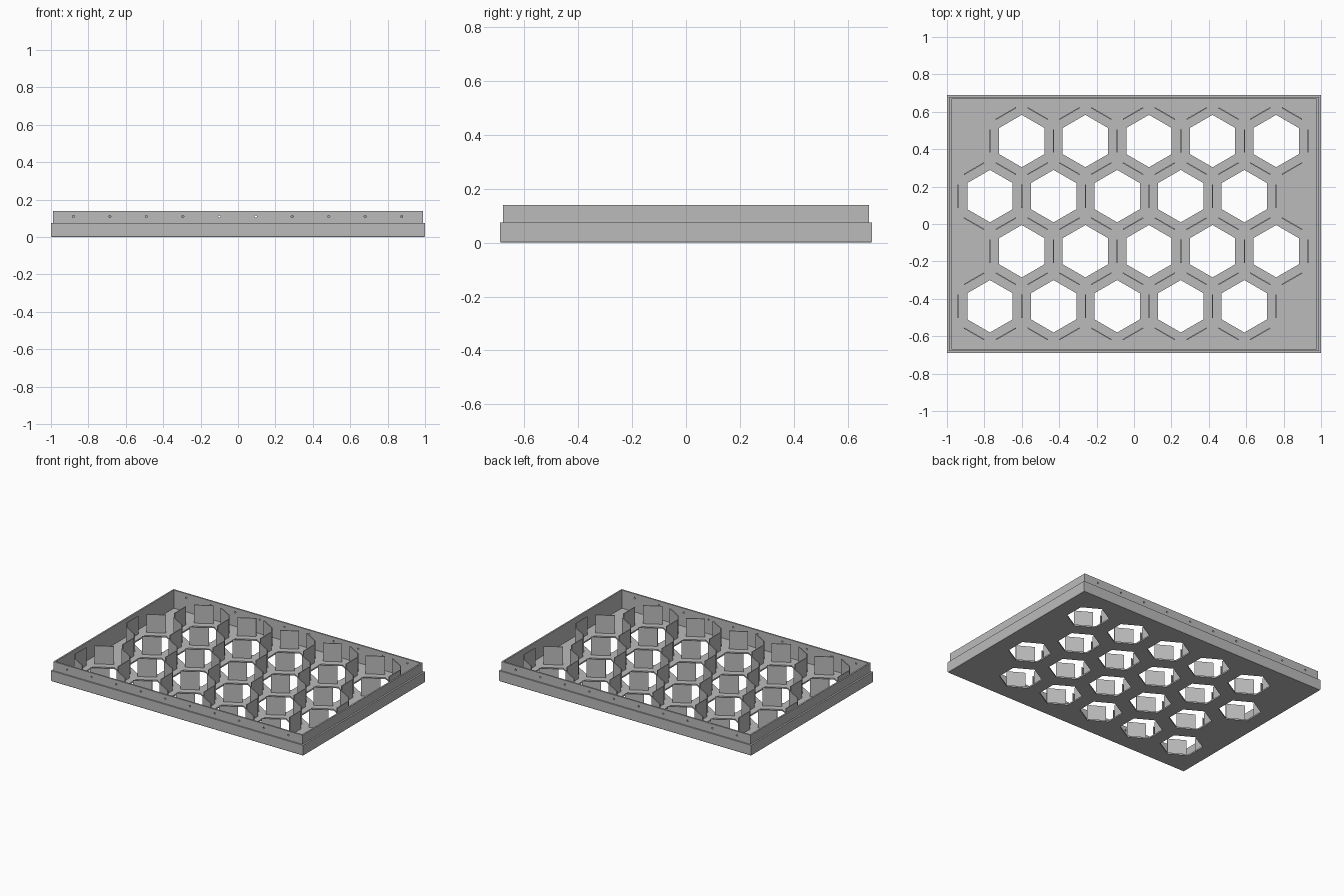
import bpy, bmesh, math
from mathutils import Matrix, Vector

if "Cube" in bpy.data.objects:
    bpy.data.objects.remove(bpy.data.objects["Cube"])

PITCH, ROW = 0.34, 0.2945          # honeycomb spacing
HOLE_R = 0.14                      # hole corner radius
FLOOR, TOP = 0.01, 0.14
FIN_LEN, FIN_T = 0.125, 0.006

grey = bpy.data.materials.new("light grey")
grey.diffuse_color = (0.5, 0.5, 0.5, 1)
grey.use_nodes = True
grey.node_tree.nodes["Principled BSDF"].inputs["Base Color"].default_value = grey.diffuse_color


def make(name, bm):
    bmesh.ops.recalc_face_normals(bm, faces=bm.faces)
    me = bpy.data.meshes.new(name)
    bm.to_mesh(me)
    bm.free()
    me.materials.append(grey)
    ob = bpy.data.objects.new(name, me)
    bpy.context.collection.objects.link(ob)
    return ob


def cut(ob, cutter):
    mod = ob.modifiers.new("cut", "BOOLEAN")
    mod.operation, mod.solver, mod.object = "DIFFERENCE", "EXACT", cutter
    cutter.hide_render = True
    cutter.hide_viewport = True


# Tray shell: rectangular rings (half x, half y, z) from underside to inner floor
rings = [(0.997, 0.687, 0), (1, 0.69, 0.006), (1, 0.69, 0.075),
         (0.988, 0.68, 0.075), (0.988, 0.68, TOP),
         (0.977, 0.669, TOP), (0.977, 0.669, FLOOR)]
bm = bmesh.new()
loops = [[bm.verts.new((sx * x, sy * y, z))
          for sx, sy in ((-1, -1), (1, -1), (1, 1), (-1, 1))] for x, y, z in rings]
for a, b in zip(loops, loops[1:]):
    for i in range(4):
        j = (i + 1) % 4
        bm.faces.new((a[i], a[j], b[j], b[i]))
bm.faces.new(loops[0])
bm.faces.new(loops[-1])
tray = make("tray", bm)

# Honeycomb centres: four staggered rows of five
centres = [Vector(((-0.77 if r % 2 == 0 else -0.60) + c * PITCH, -0.44 + r * ROW, 0))
           for r in range(4) for c in range(5)]

# Hexagonal floor holes
bm = bmesh.new()
for p in centres:
    bmesh.ops.create_cone(bm, cap_ends=True, segments=6, radius1=HOLE_R, radius2=HOLE_R,
                          depth=0.1, matrix=Matrix.Translation(p))
    # corners point along y
hexes = make("hex_hole_cutter", bm)
cut(tray, hexes)

# Small screw holes through the front and back lip
bm = bmesh.new()
for i in range(10):
    m = Matrix.Translation((-0.88 + i * 0.195, 0, 0.11)) @ Matrix.Rotation(math.pi / 2, 4, "X")
    bmesh.ops.create_cone(bm, cap_ends=True, segments=12, radius1=0.006, radius2=0.006,
                          depth=1.6, matrix=m)
cut(tray, make("screw_hole_cutter", bm))

# Upright divider fins around every hole, shared between neighbours
bm = bmesh.new()
done = set()
for p in centres:
    for k in range(6):
        a = k * math.pi / 3
        q = p + Vector((math.cos(a), math.sin(a), 0)) * PITCH / 2
        key = (round(q.x / 0.04), round(q.y / 0.04))
        if any((key[0] + i, key[1] + j) in done for i in (-1, 0, 1) for j in (-1, 0, 1)):
            continue
        done.add(key)
        h = TOP - FLOOR + 0.002
        m = (Matrix.Translation((q.x, q.y, TOP - h / 2)) @ Matrix.Rotation(a, 4, "Z")
             @ Matrix.Diagonal((FIN_T, FIN_LEN, h, 1)))
        bmesh.ops.create_cube(bm, size=1, matrix=m)
make("divider_fins", bm)
